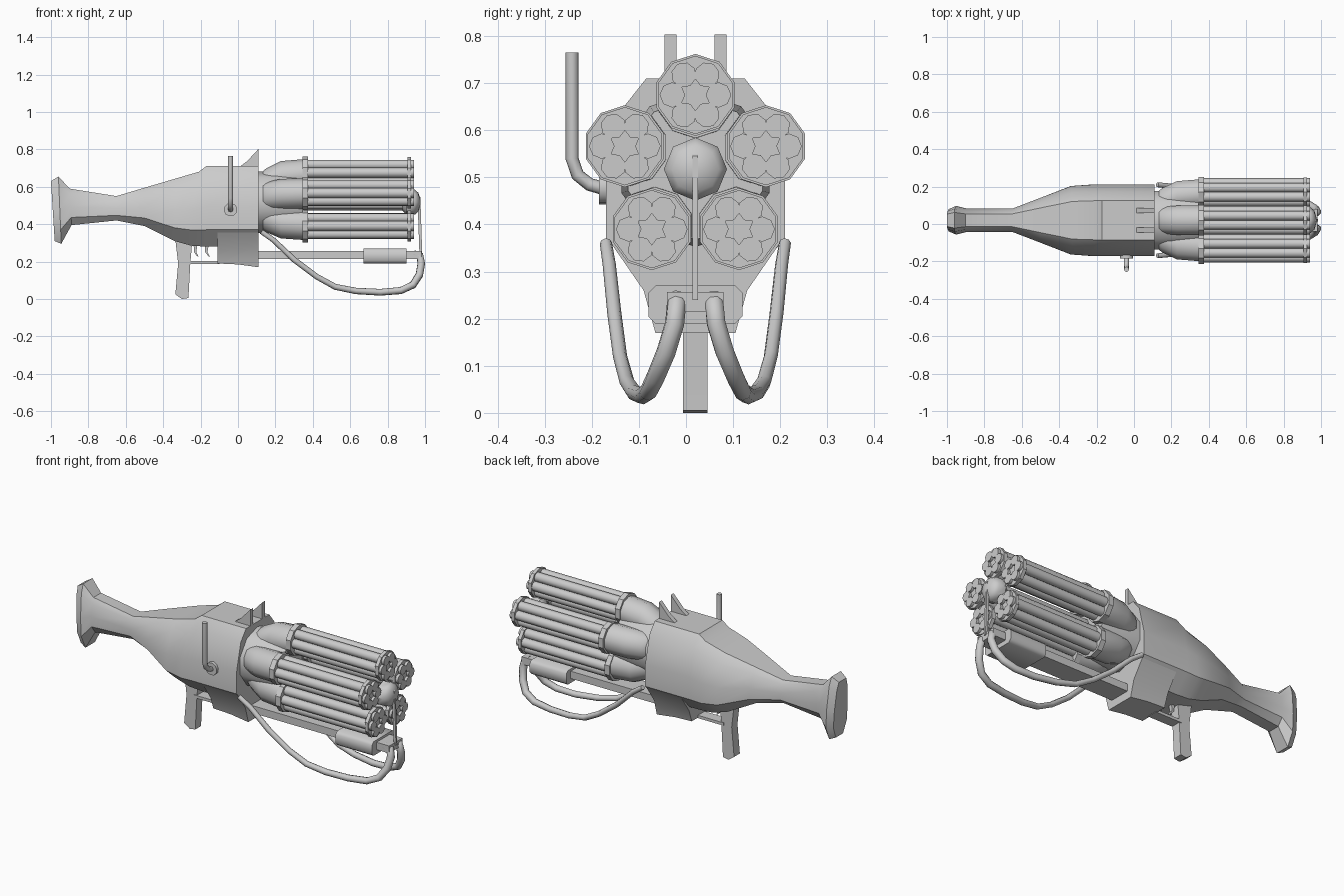
import bpy, bmesh, math
from mathutils import Vector

grey = bpy.data.materials.new("plain grey")
grey.diffuse_color = (0.6, 0.6, 0.6, 1)
CY, CZ = 0.02, 0.5175      # axis of the barrel cluster
RING = 0.1575


def loft(name, rings, angle=40):
    """Skin equal-length rings of points and cap both ends."""
    bm = bmesh.new()
    vs = [[bm.verts.new(p) for p in r] for r in rings]
    n = len(vs[0])
    for a, b in zip(vs, vs[1:]):
        for i in range(n):
            j = (i + 1) % n
            bm.faces.new((a[i], a[j], b[j], b[i]))
    bm.faces.new(vs[0])
    bm.faces.new(vs[-1])
    bmesh.ops.recalc_face_normals(bm, faces=bm.faces)
    me = bpy.data.meshes.new(name)
    bm.to_mesh(me)
    bm.free()
    me.materials.append(grey)
    me.shade_smooth()
    me.set_sharp_from_angle(angle=math.radians(angle))
    ob = bpy.data.objects.new(name, me)
    bpy.context.collection.objects.link(ob)
    return ob


def turned(name, stations, n=10, start=0.0, angle=40):
    """Round part along x; stations are (x, y, z, radius)."""
    rings = []
    for x, y, z, r in stations:
        rings.append([(x, y + r * math.sin(start + 2 * math.pi * i / n),
                       z + r * math.cos(start + 2 * math.pi * i / n)) for i in range(n)])
    return loft(name, rings, angle)


def prism(name, profile, y0, y1, taper=1.0):
    """Extrude an (x, z) profile across y."""
    return loft(name, [[(x, y0, z) for x, z in profile], [(x, y1, z) for x, z in profile]], 25)


def tube(name, points, radii, n=8):
    pts = [Vector(p) for p in points]
    rings, prev, side = [], None, None
    for k, p in enumerate(pts):
        t = (pts[min(k + 1, len(pts) - 1)] - pts[max(k - 1, 0)]).normalized()
        if prev is None:
            side = t.orthogonal().normalized()
        else:
            side = prev.rotation_difference(t) @ side
        up = t.cross(side)
        rings.append([p + radii[k] * (side * math.cos(2 * math.pi * i / n)
                                      + up * math.sin(2 * math.pi * i / n)) for i in range(n)])
        prev = t
    return loft(name, rings, 50)


# stock and receiver: (x bottom, x top, half width, z bottom, z top)
half = [(0.55, 1), (0.8, 0.86), (1, 0.5), (1, 0.21), (0.55, 0)]
section = half + [(-w, t) for w, t in reversed(half)]
stations = [
    (-0.98, -1.00, 0.060, 0.31, 0.63), (-0.945, -0.96, 0.076, 0.295, 0.655),
    (-0.89, -0.90, 0.062, 0.395, 0.59), (-0.65, -0.65, 0.0625, 0.42, 0.55),
    (-0.50, -0.50, 0.120, 0.39, 0.595), (-0.34, -0.33, 0.183, 0.31, 0.645),
    (-0.25, -0.21, 0.190, 0.285, 0.68), (-0.17, -0.17, 0.190, 0.28, 0.71),
    (0.11, 0.11, 0.190, 0.28, 0.71)]
loft("stock_and_receiver",
     [[(xb + (xt - xb) * t, CY + w * h, zb + (zt - zb) * t) for w, t in section]
      for xb, xt, h, zb, zt in stations], 35)

# lower receiver in front of the trigger
low = [(0.188, 0.37), (0.10, 0.25), (0.09, 0.0)]
loft("lower_receiver",
     [[(x, CY + s * w, z) for s, w, z in
       [(1, 0.186, 0.37), (1, 0.11, 0.26), (1, 0.085, zb), (-1, 0.085, zb), (-1, 0.11, 0.26), (-1, 0.186, 0.37)]]
      for x, zb in [(-0.11, 0.19), (0.0, 0.185), (0.11, 0.17)]], 30)

# grip, guard and two triggers
prism("grip", [(-0.34, 0.36), (-0.24, 0.36), (-0.255, 0.19), (-0.265, 0.005), (-0.30, 0.0),
               (-0.335, 0.025), (-0.32, 0.19)], CY - 0.026, CY + 0.026)
prism("trigger_guard", [(-0.27, 0.187), (-0.10, 0.187), (-0.10, 0.203), (-0.27, 0.203)], CY - 0.03, CY + 0.03)
for i, x in enumerate((-0.225, -0.165)):
    prism(f"trigger_{i}", [(x - 0.012, 0.29), (x + 0.008, 0.29), (x + 0.002, 0.25), (x + 0.015, 0.225),
                           (x + 0.005, 0.23), (x - 0.01, 0.25)], CY - 0.01, CY + 0.01)

# sight fins on top
for s in (-1, 1):
    prism("sight_fin", [(0.0, 0.70), (0.05, 0.738), (0.11, 0.803), (0.11, 0.69)],
          CY + s * 0.053 - 0.013, CY + s * 0.053 + 0.013)

# side crank: round boss and bent lever
tube("crank_boss", [(-0.04, -0.15, 0.478), (-0.04, -0.185, 0.478)], [0.036, 0.036], 10)
tube("crank_lever", [(-0.04, -0.17, 0.475), (-0.04, -0.205, 0.485), (-0.04, -0.23, 0.505),
                     (-0.04, -0.242, 0.54), (-0.04, -0.242, 0.765)], [0.014] * 5)

# front core and hub
turned("barrel_core", [(0.10, CY, CZ, 0.165), (0.20, CY, CZ, 0.165), (0.345, CY, CZ, 0.15)], 10)
turned("centre_hub", [(0.33, CY, CZ, 0.045), (0.88, CY, CZ, 0.045), (0.90, CY, CZ, 0.067),
                      (0.945, CY, CZ, 0.067), (0.965, CY, CZ, 0.05), (0.975, CY, CZ, 0.015)], 8)

# five barrel clusters
for k in range(5):
    a = math.radians(72 * k)
    dy, dz = math.sin(a), math.cos(a)
    y, z = CY + RING * dy, CZ + RING * dz
    turned(f"cluster_housing_{k}",
           [(0.10, CY + 0.075 * dy, CZ + 0.075 * dz, 0.062), (0.15, CY + 0.105 * dy, CZ + 0.105 * dz, 0.075),
            (0.23, CY + 0.138 * dy, CZ + 0.138 * dz, 0.082), (0.35, CY + 0.148 * dy, CZ + 0.148 * dz, 0.082)], 10, 0, 60)
    turned(f"rear_plate_{k}", [(0.345, y, z, 0.087), (0.375, y, z, 0.087)], 10, 0, 30)
    turned(f"front_plate_{k}", [(0.905, y, z, 0.083), (0.925, y, z, 0.083)], 10, 0, 30)
    for j in range(6):
        b = math.radians(60 * j + 30)
        by, bz = y + 0.049 * math.sin(b), z + 0.049 * math.cos(b)
        turned(f"barrel_{k}_{j}", [(0.36, by, bz, 0.027), (0.94, by, bz, 0.027)], 8, b, 50)

# under rail, block and strut to the hub
prism("under_rail", [(0.10, 0.215), (0.98, 0.215), (0.98, 0.257), (0.10, 0.257)], CY - 0.06, CY + 0.06)
loft("rail_block", [[(x, CY + w, z) for w, z in
                     [(0.10, 0.205), (0.10, 0.255), (0.085, 0.27), (-0.085, 0.27),
                      (-0.10, 0.255), (-0.10, 0.205), (-0.085, 0.19), (0.085, 0.19)]]
                    for x in (0.67, 0.90)], 60)
prism("hub_strut", [(0.945, 0.568), (0.975, 0.545), (0.985, 0.24), (0.97, 0.24), (0.96, 0.53), (0.945, 0.53)],
      CY - 0.006, CY + 0.006)

# two hoses from receiver to rail end: (x, offset from centre, z, radius)
hose = [(0.125, 0.19, 0.36, 0.013), (0.19, 0.183, 0.315, 0.014), (0.30, 0.172, 0.21, 0.015),
        (0.42, 0.160, 0.12, 0.015), (0.52, 0.145, 0.065, 0.016), (0.63, 0.13, 0.043, 0.017),
        (0.76, 0.112, 0.036, 0.018), (0.87, 0.10, 0.045, 0.019), (0.935, 0.085, 0.075, 0.02),
        (0.97, 0.062, 0.13, 0.021), (0.98, 0.044, 0.19, 0.021), (0.972, 0.04, 0.232, 0.021),
        (0.94, 0.04, 0.24, 0.021)]
for s, side in ((-1, "front"), (1, "back")):
    tube(f"hose_{side}", [(x, CY + s * d, z) for x, d, z, r in hose], [r for x, d, z, r in hose])
